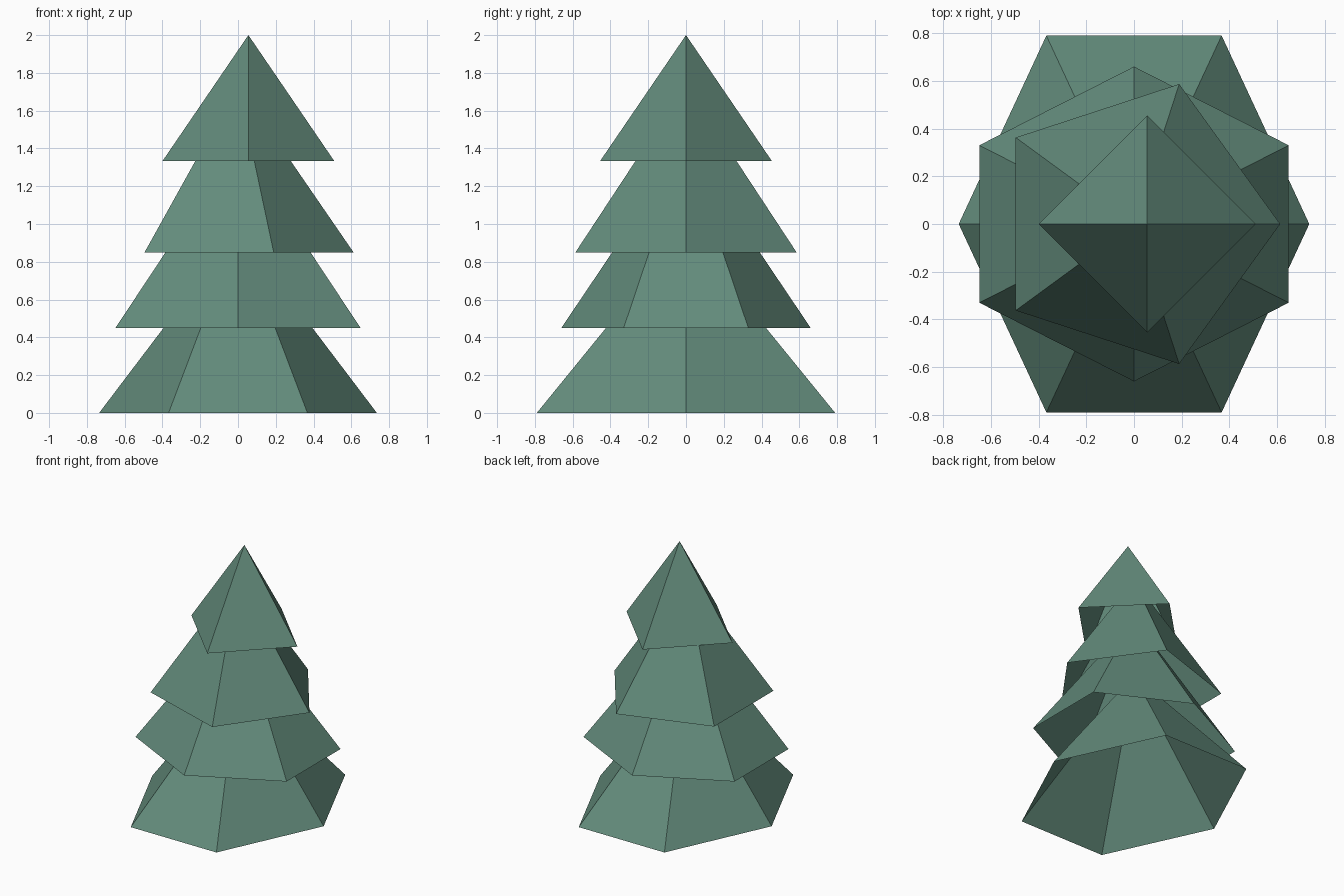
import bpy, bmesh, math

if "Cube" in bpy.data.objects:
    bpy.data.objects.remove(bpy.data.objects["Cube"])

green = bpy.data.materials.new("pine green")
green.diffuse_color = (0.125, 0.26, 0.2, 1)
green.use_nodes = True
green.node_tree.nodes["Principled BSDF"].inputs["Base Color"].default_value = green.diffuse_color


def tier(name, sides, rx, ry, z0, z1, cx=0.0, turn=0.0):
    """Open-bottomed pyramid of branches with its apex above the base centre."""
    bm = bmesh.new()
    apex = bm.verts.new((cx, 0, z1))
    ring = []
    for i in range(sides):
        a = turn + 2 * math.pi * i / sides
        ring.append(bm.verts.new((cx + rx * math.cos(a), ry * math.sin(a), z0)))
    for i in range(sides):
        bm.faces.new((ring[i], ring[(i + 1) % sides], apex))
    mesh = bpy.data.meshes.new(name)
    bm.to_mesh(mesh)
    bm.free()
    mesh.materials.append(green)
    obj = bpy.data.objects.new(name, mesh)
    bpy.context.collection.objects.link(obj)
    return obj


# Four stacked tiers of foliage, bottom to top
tier("bottom_branches", 6, 0.735, 0.912, 0.0, 0.97)
tier("lower_branches", 6, 0.749, 0.66, 0.45, 1.43, turn=math.pi / 6)
tier("upper_branches", 5, 0.613, 0.617, 0.848, 1.74)
tier("treetop", 4, 0.455, 0.455, 1.333, 2.0, cx=0.055)
